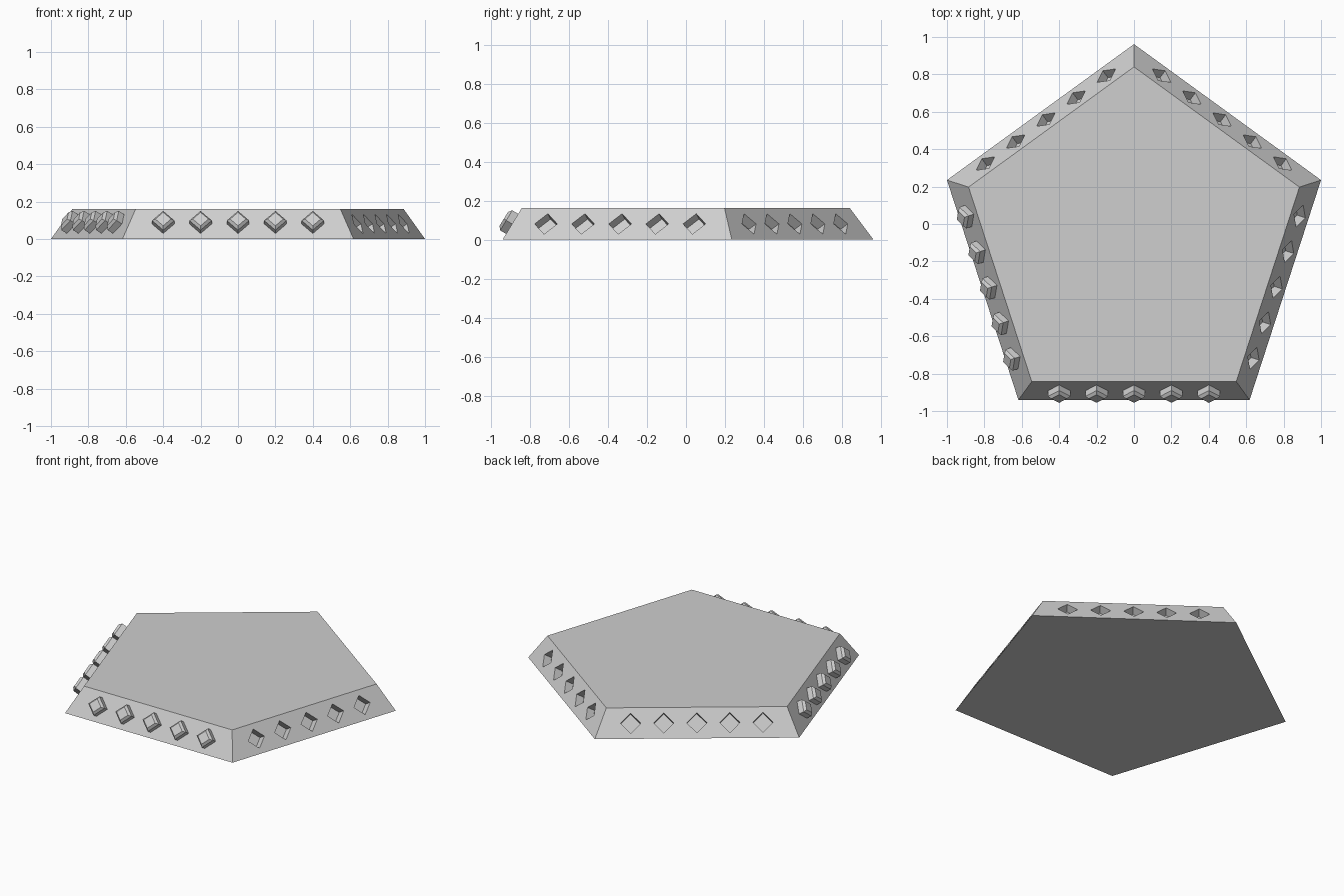
import bpy, bmesh
from math import sin, cos, pi, radians
from mathutils import Matrix, Vector

cube = bpy.data.objects.get("Cube")
if cube:
    bpy.data.objects.remove(cube, do_unlink=True)

R_LOW, R_TOP, HEIGHT = 1.0515, 0.93, 0.162
CENTRE_Y = -0.09
SPACING = 0.2

grey = bpy.data.materials.new("plain_grey")
grey.use_nodes = True
colour = (0.62, 0.62, 0.62, 1)
grey.diffuse_color = colour
grey.node_tree.nodes["Principled BSDF"].inputs["Base Color"].default_value = colour


def prism(bm, sides, rings, start, matrix):
    """Closed solid from stacked regular rings of (radius, height)."""
    loops = []
    for r, z in rings:
        loops.append([bm.verts.new(matrix @ Vector((r * cos(start + 2 * pi * i / sides),
                                                   r * sin(start + 2 * pi * i / sides), z)))
                      for i in range(sides)])
    bm.faces.new(loops[0][::-1])
    bm.faces.new(loops[-1])
    for a, b in zip(loops, loops[1:]):
        for i in range(sides):
            j = (i + 1) % sides
            bm.faces.new((a[i], a[j], b[j], b[i]))


def make_object(name, bm):
    bmesh.ops.recalc_face_normals(bm, faces=bm.faces)
    mesh = bpy.data.meshes.new(name)
    bm.to_mesh(mesh)
    bm.free()
    mesh.materials.append(grey)
    obj = bpy.data.objects.new(name, mesh)
    bpy.context.collection.objects.link(obj)
    return obj


def edge_frames(angle):
    """Five frames along one sloped edge, local z pointing out of the face."""
    low, top = R_LOW * cos(pi / 5), R_TOP * cos(pi / 5)
    out = Vector((cos(angle), sin(angle), 0))
    along = Vector((-sin(angle), cos(angle), 0))
    normal = (out * HEIGHT + Vector((0, 0, low - top))).normalized()
    up = normal.cross(along)
    middle = out * (low + top) / 2 + Vector((0, CENTRE_Y, HEIGHT / 2))
    for k in range(-2, 3):
        m = Matrix((along, up, normal)).transposed().to_4x4()
        m.translation = middle + along * SPACING * k
        yield m


# Pentagonal tile with sloped sides
bm = bmesh.new()
prism(bm, 5, [(R_LOW, 0), (R_TOP, HEIGHT)], pi / 2, Matrix.Translation((0, CENTRE_Y, 0)))
tile = make_object("pentagon_tile", bm)

# Square sockets sunk into three sides
bm = bmesh.new()
for degrees in (-18, 54, 126):
    for frame in edge_frames(radians(degrees)):
        prism(bm, 4, [(0.061, -0.053), (0.061, 0.03)], 0, frame)
cutter = make_object("socket_cutter", bm)
cutter.hide_render = True

cut = tile.modifiers.new("sockets", "BOOLEAN")
cut.operation = "DIFFERENCE"
cut.solver = "EXACT"
cut.object = cutter
bpy.context.view_layer.update()
depsgraph = bpy.context.evaluated_depsgraph_get()
cut_mesh = bpy.data.meshes.new_from_object(tile.evaluated_get(depsgraph))
tile.modifiers.clear()
tile.data = cut_mesh
bpy.data.objects.remove(cutter, do_unlink=True)

# Chamfered square pegs standing on the other two sides
for name, degrees in (("front_pegs", 270), ("right_pegs", 198)):
    bm = bmesh.new()
    for frame in edge_frames(radians(degrees)):
        prism(bm, 4, [(0.06, -0.01), (0.06, 0.035), (0.042, 0.05)], 0, frame)
    make_object(name, bm)
